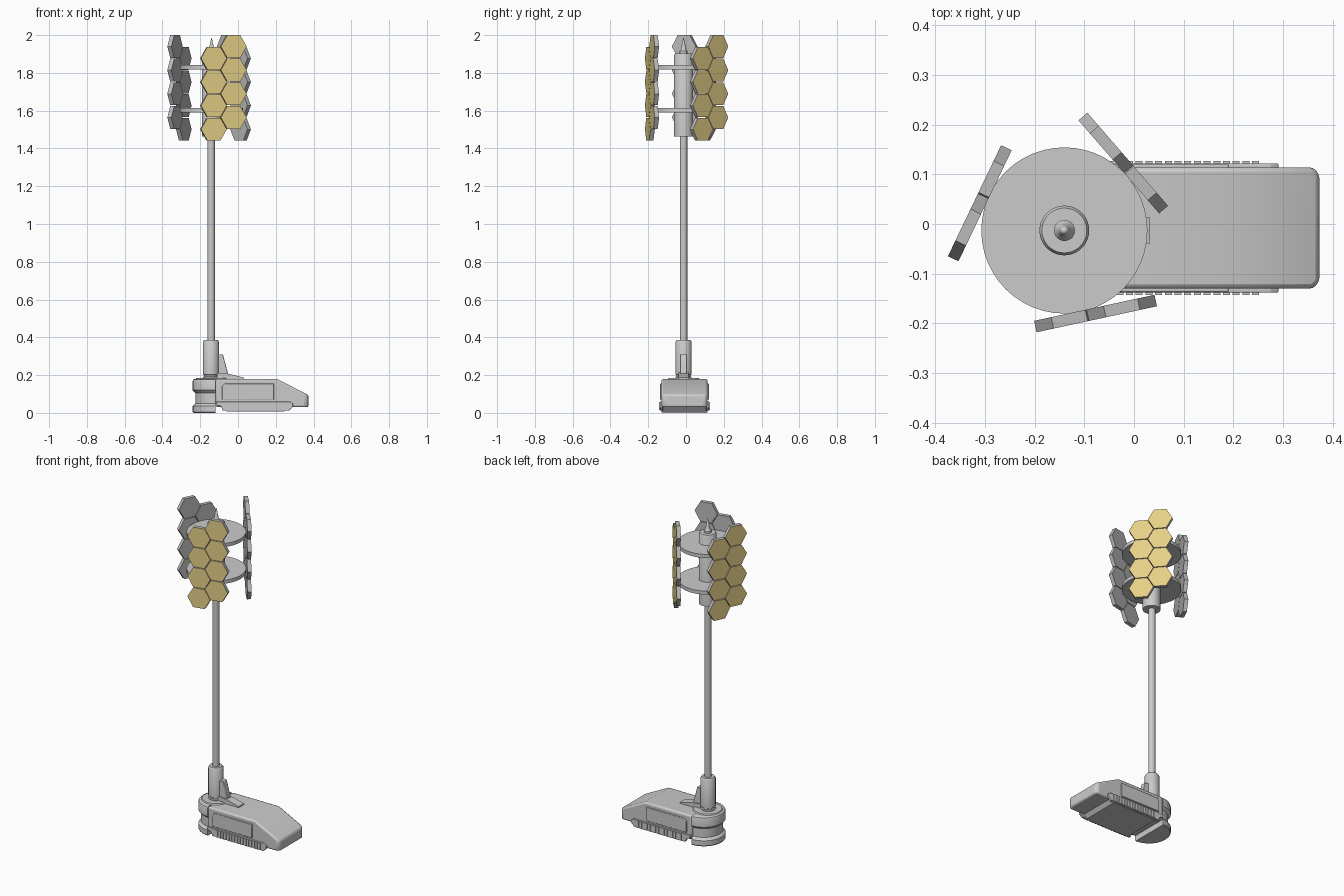
import bpy, bmesh
from math import pi, sin, cos, radians, sqrt
from mathutils import Vector, Matrix

if "Cube" in bpy.data.objects:
    bpy.data.objects.remove(bpy.data.objects["Cube"])

AX, AY = -0.14, -0.013        # mast axis
BX, BY = -0.118, -0.008       # centre of the rounded rear of the base
HW = 0.122                    # half width of the base


def finish(name, bm, mats=(), bevel=0, segs=2):
    bmesh.ops.remove_doubles(bm, verts=bm.verts, dist=1e-5)
    bmesh.ops.recalc_face_normals(bm, faces=bm.faces)
    me = bpy.data.meshes.new(name)
    bm.to_mesh(me)
    bm.free()
    ob = bpy.data.objects.new(name, me)
    bpy.context.collection.objects.link(ob)
    for m in mats:
        me.materials.append(m)
    if bevel:
        b = ob.modifiers.new("bevel", 'BEVEL')
        b.width, b.segments, b.limit_method = bevel, segs, 'ANGLE'
    bpy.ops.object.select_all(action='DESELECT')
    ob.select_set(True)
    bpy.context.view_layer.objects.active = ob
    bpy.ops.object.shade_smooth_by_angle(angle=radians(35))
    return ob


def lathe(name, prof, cx, cy, steps=40, start=0.0, angle=2 * pi):
    """Spin (radius, z) points about a vertical axis."""
    bm = bmesh.new()
    rot = Matrix.Rotation(start, 3, 'Z')
    c = Vector((cx, cy, 0))
    vs = [bm.verts.new(rot @ Vector((r, 0, z)) + c) for r, z in prof]
    es = [bm.edges.new(p) for p in zip(vs, vs[1:])]
    bmesh.ops.spin(bm, geom=vs + es, cent=c, axis=(0, 0, 1), angle=angle, steps=steps)
    bmesh.ops.remove_doubles(bm, verts=bm.verts, dist=1e-5)
    bmesh.ops.holes_fill(bm, edges=bm.edges, sides=0)
    return finish(name, bm)


def prism(bm, pts, vec):
    """Extrude a polygon along a vector."""
    f = bm.faces.new([bm.verts.new(p) for p in pts])
    r = bmesh.ops.extrude_face_region(bm, geom=[f], use_keep_orig=True)
    top = [g for g in r['geom'] if isinstance(g, bmesh.types.BMVert)]
    bmesh.ops.translate(bm, verts=top, vec=vec)
    return [g for g in r['geom'] if isinstance(g, bmesh.types.BMFace)][0]


def side_plate(name, prof, y0, y1, bevel=0):
    """Extrude an (x, z) profile between two y values."""
    bm = bmesh.new()
    prism(bm, [(x, y0, z) for x, z in prof], (0, y1 - y0, 0))
    return finish(name, bm, bevel=bevel)


# base: main housing with chamfered nose corners and sloped front
bm = bmesh.new()
foot = [(BX, -HW), (0.36, -HW), (0.373, -HW + 0.014), (0.373, HW - 0.014), (0.36, HW), (BX, HW)]
prism(bm, [(x, BY + y, 0.03) for x, y in foot], (0, 0, 0.15))
bmesh.ops.bisect_plane(bm, geom=bm.verts[:] + bm.edges[:] + bm.faces[:],
                       plane_co=(0.205, 0, 0.18), plane_no=(0.085, 0, 0.168), clear_outer=True)
bmesh.ops.holes_fill(bm, edges=bm.edges, sides=0)
finish("base_housing", bm, bevel=0.012)

# base: rounded rear with a waist groove
lathe("base_rear", [(0, 0), (HW - 0.004, 0), (HW, 0.005), (HW, 0.036), (HW - 0.015, 0.05),
                    (HW - 0.015, 0.105), (HW, 0.12), (HW, 0.168), (HW - 0.0035, 0.1765),
                    (HW - 0.012, 0.18), (0, 0.18)],
      BX, BY, 28, pi / 2, pi)

# base: underside block and raised side parts
side_plate("underside_block", [(-0.085, 0.035), (-0.06, 0.008), (0.245, 0.008), (0.27, 0.035)],
           BY - HW, BY + HW)
bm = bmesh.new()
for s in (-1, 1):
    y0 = BY + s * 0.115
    tag = "right" if s > 0 else "left"
    side_plate("side_panel_" + tag, [(-0.085, 0.07), (0.19, 0.07), (0.19, 0.155), (-0.07, 0.155), (-0.085, 0.14)],
               y0, BY + s * 0.129, 0.003)
    side_plate("side_skirt_" + tag, [(-0.115, 0.06), (-0.112, 0.04), (-0.09, 0.035), (-0.08, 0.012),
                                     (0.27, 0.012), (0.29, 0.03), (0.29, 0.05), (0.275, 0.06)],
               y0, BY + s * 0.130, 0.002)
    for i in range(16):
        x = -0.055 + i * 0.0195
        prism(bm, [(x, y0, 0.014), (x + 0.014, y0, 0.014), (x + 0.014, y0, 0.057), (x, y0, 0.057)],
              (0, s * 0.0195, 0))
finish("skirt_ribs", bm)

# mast socket, pole and upper drum
lathe("socket_disc", [(0, 0.178), (0.085, 0.178), (0.08, 0.186), (0, 0.186)], AX, AY)
lathe("mast_socket", [(0, 0.18), (0.043, 0.18), (0.043, 0.19), (0.036, 0.193), (0.036, 0.2),
                      (0.043, 0.204), (0.043, 0.376), (0.036, 0.387), (0, 0.387)], AX - 0.003, AY)
lathe("pole", [(0, 0.3), (0.02, 0.3), (0.02, 1.48), (0, 1.48)], AX - 0.002, AY, 24)
lathe("upper_drum", [(0, 1.463), (0.05, 1.463), (0.05, 1.895), (0.045, 1.903), (0.021, 1.903),
                     (0.021, 1.915), (0.013, 1.925), (0.01, 1.945), (0.0, 1.99)], AX, AY)
for name, z in (("lower_disc", 1.602), ("upper_disc", 1.83)):
    lathe(name, [(0, z - 0.011), (0.167, z - 0.011), (0.167, z + 0.011), (0, z + 0.011)], AX, AY, 48)

# foot pedal in front of the socket
side_plate("pedal_lever", [(-0.11, 0.19), (-0.108, 0.31), (-0.08, 0.31), (-0.052, 0.205), (-0.052, 0.185)],
           AY - 0.018, AY + 0.018, 0.003)
side_plate("pedal_plate", [(-0.11, 0.18), (-0.11, 0.213), (-0.05, 0.207), (0.032, 0.187), (0.032, 0.178)],
           AY - 0.026, AY + 0.026)

# three hexagon-cell panels with coloured outer faces
grey = bpy.data.materials.new("panel_grey")
grey.diffuse_color = (0.5, 0.5, 0.5, 1)
grey.use_nodes = True
grey.node_tree.nodes["Principled BSDF"].inputs["Base Color"].default_value = grey.diffuse_color
gold = bpy.data.materials.new("panel_gold")
gold.diffuse_color = (0.78, 0.62, 0.24, 1)
gold.use_nodes = True
gold.node_tree.nodes["Principled BSDF"].inputs["Base Color"].default_value = gold.diffuse_color
R, PITCH, COL, THICK = 0.0700, 0.1252, 0.1075, 0.0235
for k, (deg, px, py) in enumerate([(-77.8, -0.0773, -0.180), (40.9, -0.0216, 0.1225), (154.4, -0.310, 0.0417)]):
    n = Vector((cos(radians(deg)), sin(radians(deg)), 0))
    t = Vector((-n.y, n.x, 0))
    bm = bmesh.new()
    for col in (0, 1):
        for row in range(4):
            c = Vector((px, py, 1.5015 + (row + col / 2) * PITCH)) + t * (col - 0.5) * COL - n * THICK / 2
            pts = [c + t * R * cos(a * pi / 3) + Vector((0, 0, R * sin(a * pi / 3))) for a in range(6)]
            prism(bm, pts, n * THICK).material_index = 1
    finish(f"hex_panel_{k + 1}", bm, (grey, gold))
